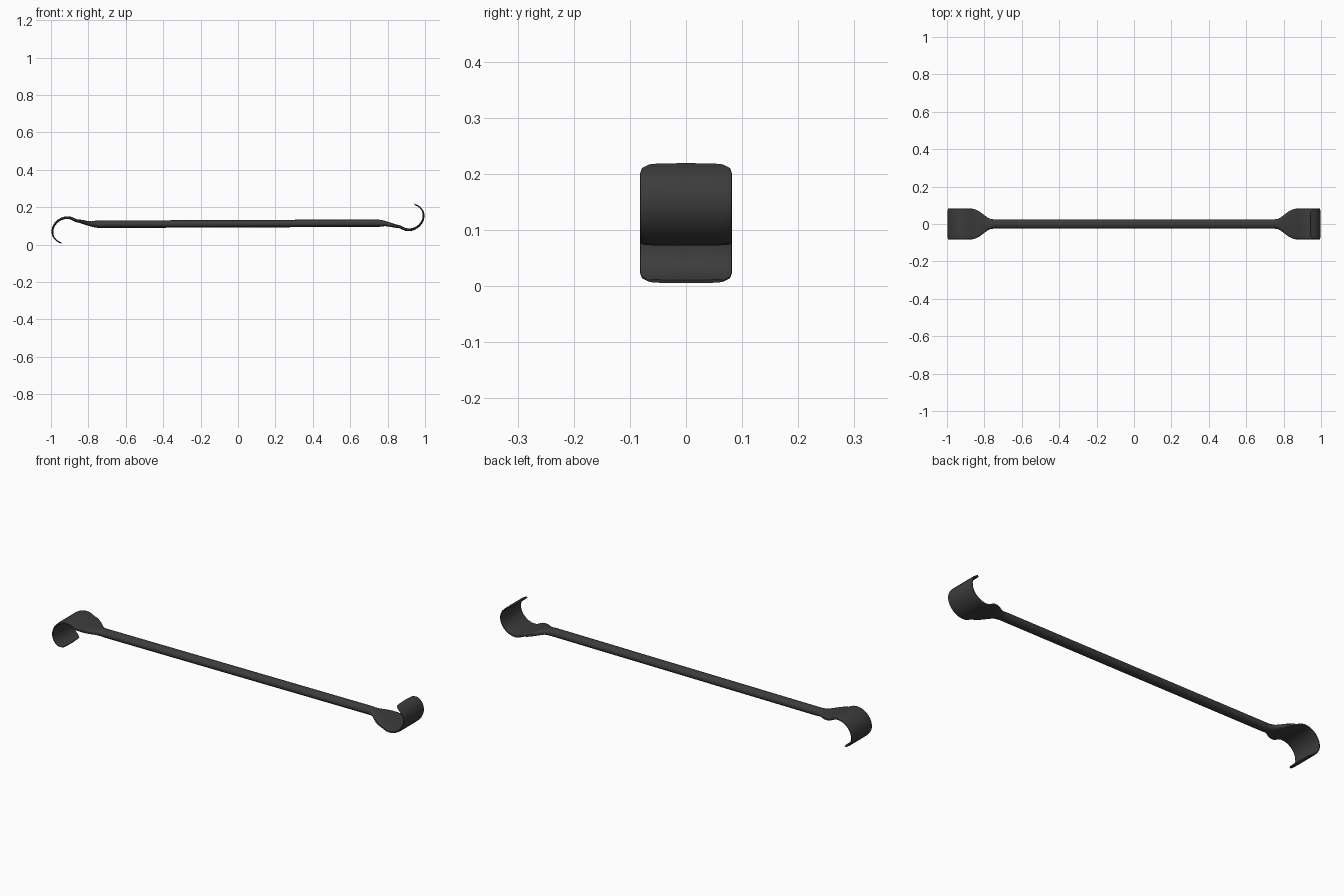
import bpy, bmesh, math
from mathutils import Vector, Matrix

if "Cube" in bpy.data.objects:
    bpy.data.objects.remove(bpy.data.objects["Cube"])

N = 20
MID = 0.112

# Stations along one half: x, z offset from the bar axis, half width, half thickness, squareness
stations = [
    (0.745, 0.003, 0.025, 0.020, 1.0),
    (0.765, 0.002, 0.026, 0.018, 0.9),
    (0.785, 0.001, 0.036, 0.014, 0.6),
    (0.805, -0.003, 0.051, 0.012, 0.4),
    (0.825, -0.008, 0.066, 0.0105, 0.3),
    (0.845, -0.013, 0.077, 0.009, 0.25),
    (0.865, -0.0165, 0.082, 0.008, 0.25),
]
# Curled claw: an arc that thins towards its tip
CX, CZ, R = 0.920 - 0.004, 0.043, 0.0765
steps = 14
for i in range(steps + 1):
    t = i / steps
    a = math.radians(-106 + 174 * t)
    w = 0.082
    if i == steps - 1:
        w = 0.079
    if i == steps:
        w = 0.067
    stations.append((CX + R * math.cos(a), CZ + (R - 0.012 * t) * math.sin(a),
                     w, 0.0075 - 0.0045 * t, 0.25))


def spow(v, e):
    return math.copysign(abs(v) ** e, v)


# Cross-section rings perpendicular to the path
pts = [Vector((s[0], 0, s[1])) for s in stations]
half = []
for i, (x, z, w, h, e) in enumerate(stations):
    tan = (pts[min(i + 1, len(pts) - 1)] - pts[max(i - 1, 0)]).normalized()
    if i == 0:
        tan = Vector((1, 0, 0))
    nor = Vector((-tan.z, 0, tan.x))
    ring = []
    for k in range(N):
        a = 2 * math.pi * k / N
        y = w * spow(math.cos(a), e)
        p = pts[i] + nor * (h * spow(math.sin(a), 0.6 if e < 0.5 else 1))
        if i == len(stations) - 1:
            p += tan * 0.004 * (1 - (y / w) ** 2)
        ring.append(Vector((p.x, y, p.z)))
    half.append(ring)

# The other end is the same half turned 180 degrees about the y axis
other = [[Vector((-r[(-k) % N].x, r[(-k) % N].y, -r[(-k) % N].z)) for k in range(N)]
         for r in reversed(half)]

bm = bmesh.new()
rings = [[bm.verts.new(p + Vector((0, 0, MID))) for p in r] for r in other + half]
for a, b in zip(rings, rings[1:]):
    for k in range(N):
        j = (k + 1) % N
        bm.faces.new((a[k], a[j], b[j], b[k]))
bm.faces.new(rings[0])
bm.faces.new(rings[-1])
bmesh.ops.recalc_face_normals(bm, faces=bm.faces)

me = bpy.data.meshes.new("pry_bar")
bm.to_mesh(me)
bm.free()
bar = bpy.data.objects.new("pry_bar", me)
bpy.context.collection.objects.link(bar)

# Dark iron
mat = bpy.data.materials.new("dark_iron")
mat.diffuse_color = (0.045, 0.045, 0.045, 1)
mat.use_nodes = True
mat.node_tree.nodes["Principled BSDF"].inputs["Base Color"].default_value = mat.diffuse_color
me.materials.append(mat)

bpy.context.view_layer.objects.active = bar
bar.select_set(True)
bpy.ops.object.shade_smooth_by_angle(angle=math.radians(35))
